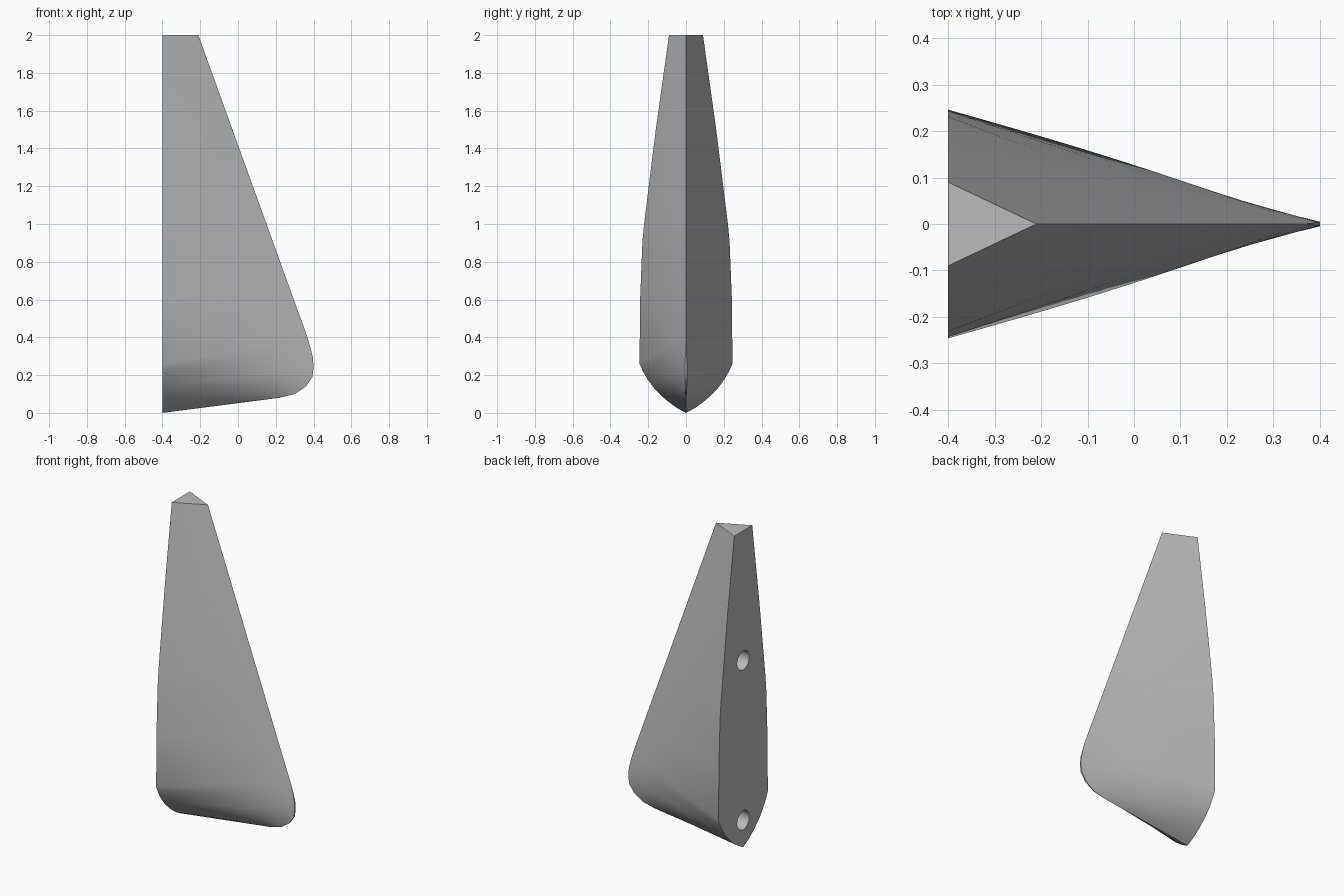
import bpy, bmesh, math
from mathutils import Vector

cube = bpy.data.objects.get("Cube")
if cube:
    bpy.data.objects.remove(cube)

grey = bpy.data.materials.new("plain_grey")
grey.use_nodes = True
colour = (0.5, 0.5, 0.5, 1)
grey.diffuse_color = colour
grey.node_tree.nodes["Principled BSDF"].inputs["Base Color"].default_value = colour

BACK = -0.4
STEPS = 16

# Each level: back half-width, back height, tip x, tip height, tip half-width, bulge
upper = [(w, z, -0.21 + (2 - z) * 0.361, z, 0, b) for w, z, b in (
    (0.09, 2.0, 0), (0.16, 1.5, 0.002), (0.222, 1.0, 0.003),
    (0.231, 0.9, 0.003), (0.243, 0.6, 0.005))]
lower = [
    (0.246, 0.26, 0.368, 0.40, 0, 0.009),
    (0.228, 0.22, 0.385, 0.34, 0.002, 0.008),
    (0.205, 0.18, 0.397, 0.29, 0.004, 0.007),
    (0.182, 0.148, 0.4, 0.24, 0.005, 0.006),
    (0.16, 0.12, 0.394, 0.19, 0.005, 0.005),
    (0.105, 0.068, 0.36, 0.14, 0.004, 0.003),
    (0.05, 0.027, 0.30, 0.10, 0.002, 0.001),
    (0, 0, 0.22, 0.08, 0, 0)]


def level_points(level, side):
    """Points from the back edge to the tip on one side."""
    w, z, tip_x, tip_z, tip_w, bulge = level
    start, end = Vector((BACK, w, z)), Vector((tip_x, tip_w, tip_z))
    points = []
    for i in range(STEPS + 1):
        u = i / STEPS
        p = start.lerp(end, u)
        p.y = (p.y + bulge * math.sin(math.pi * u)) * side
        points.append(p)
    return points


# Tapered fin, lofted through the levels
bm = bmesh.new()
rows = []
for level in upper + lower:
    loop = level_points(level, 1) + level_points(level, -1)[::-1]
    rows.append([bm.verts.new(p) for p in loop])
for a, b in zip(rows, rows[1:]):
    for i in range(len(a) - 1):
        bm.faces.new((a[i], a[i + 1], b[i + 1], b[i]))
bm.faces.new(rows[0])
bm.faces.new([r[0] for r in rows] + [r[-1] for r in rows[::-1]])
bmesh.ops.remove_doubles(bm, verts=bm.verts, dist=0.0002)
bmesh.ops.recalc_face_normals(bm, faces=bm.faces)
mesh = bpy.data.meshes.new("fin")
bm.to_mesh(mesh)
bm.free()
fin = bpy.data.objects.new("fin", mesh)
bpy.context.collection.objects.link(fin)
mesh.materials.append(grey)

# Two blind mounting holes in the flat back
for z in (0.17, 1.18):
    bpy.ops.mesh.primitive_cylinder_add(
        vertices=32, radius=0.06, depth=0.4,
        location=(BACK, 0, z), rotation=(0, math.pi / 2, 0))
    cutter = bpy.context.object
    cutter.name = "hole_cutter"
    cutter.hide_render = True
    cutter.data.materials.append(grey)
    cut = fin.modifiers.new("hole", 'BOOLEAN')
    cut.operation, cut.solver, cut.object = 'DIFFERENCE', 'EXACT', cutter
    bpy.ops.object.select_all(action='DESELECT')
    bpy.context.view_layer.objects.active = fin
    fin.select_set(True)
    bpy.ops.object.modifier_apply(modifier=cut.name)
    bpy.data.objects.remove(cutter)

bpy.ops.object.shade_smooth_by_angle(angle=math.radians(30))
